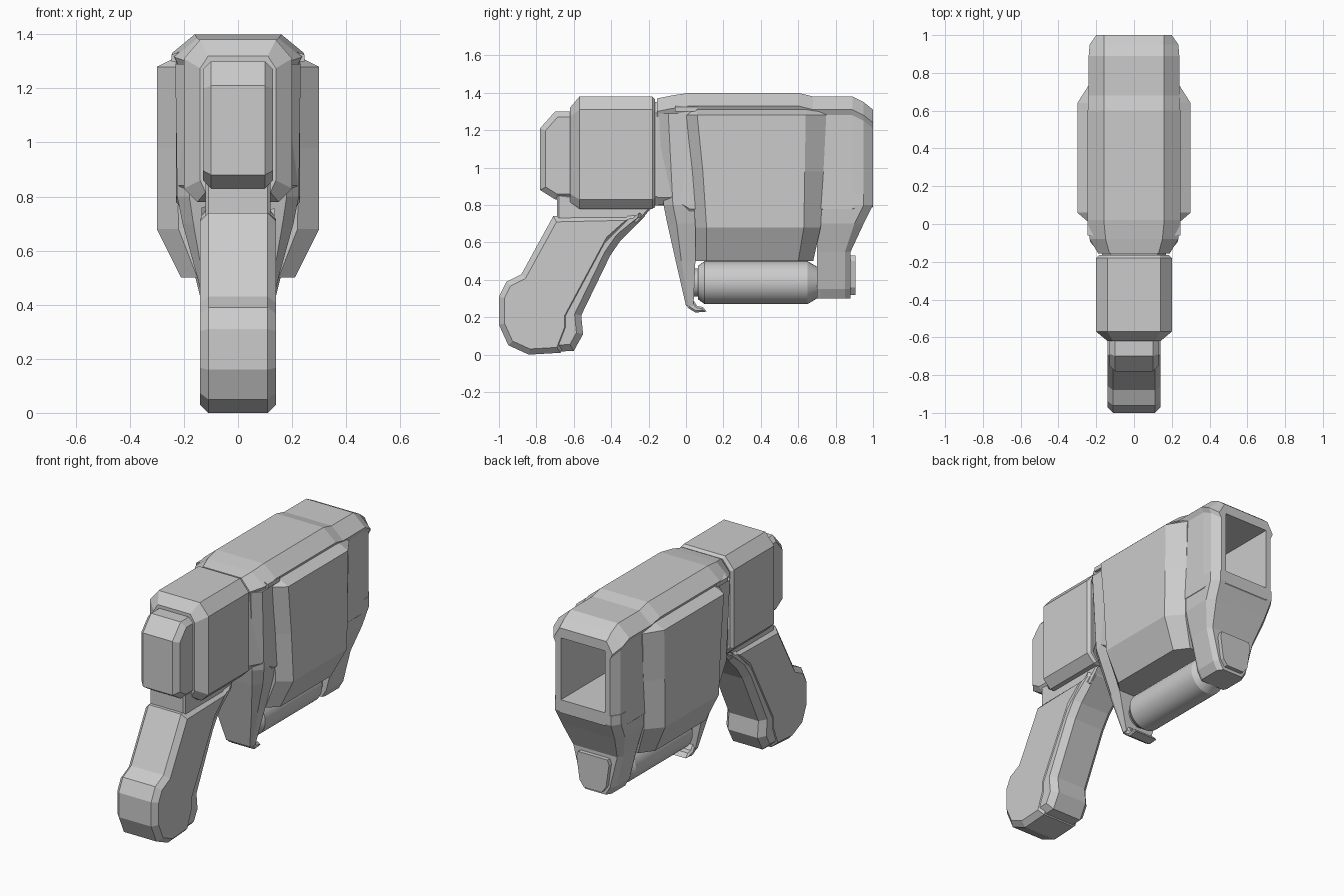
import bpy, bmesh, math

if "Cube" in bpy.data.objects:
    bpy.data.objects.remove(bpy.data.objects["Cube"])

def loft(name, rings):
    """Skin a list of equal-length point rings and cap both ends."""
    bm = bmesh.new()
    rows = [[bm.verts.new(p) for p in r] for r in rings]
    n = len(rows[0])
    for a, b in zip(rows, rows[1:]):
        for i in range(n):
            j = (i + 1) % n
            bm.faces.new((a[i], a[j], b[j], b[i]))
    bm.faces.new(rows[0][::-1])
    bm.faces.new(rows[-1])
    bmesh.ops.recalc_face_normals(bm, faces=bm.faces)
    me = bpy.data.meshes.new(name)
    bm.to_mesh(me)
    bm.free()
    ob = bpy.data.objects.new(name, me)
    bpy.context.collection.objects.link(ob)
    return ob

def profile(name, yz, w, bevel=0.0):
    """Side profile extruded across x, with chamfered side rims."""
    def inset(b):
        # pull points inward along the averaged edge normals
        out, n = [], len(yz)
        area = sum(yz[i-1][0]*yz[i][1] - yz[i][0]*yz[i-1][1] for i in range(n))
        s = 1 if area > 0 else -1
        for i in range(n):
            (ay, az), (by, bz), (cy, cz) = yz[i-1], yz[i], yz[(i+1) % n]
            l1, l2 = math.hypot(by-ay, bz-az), math.hypot(cy-by, cz-bz)
            n1 = (-(bz-az)/l1*s, (by-ay)/l1*s)
            n2 = (-(cz-bz)/l2*s, (cy-by)/l2*s)
            k = b / max(0.4, 1 + n1[0]*n2[0] + n1[1]*n2[1])
            out.append((by + (n1[0]+n2[0])*k, bz + (n1[1]+n2[1])*k))
        return out
    ins = inset(bevel)
    steps = [(-w, ins), (-w+bevel, yz), (w-bevel, yz), (w, ins)]
    return loft(name, [[(x, y, z) for y, z in p] for x, p in steps])

def along_y(y, half):
    """Ring at y from right-half (x, z) points, mirrored in x."""
    return [(x, y, z) for x, z in half] + [(-x, y, z) for x, z in half[::-1]]

def along_z(z, half):
    """Ring at z from right-half (x, y) points, mirrored in x."""
    return [(x, y, z) for x, y in half] + [(-x, y, z) for x, y in half[::-1]]

# grip: rear body and front strap, separated by the chamfer groove
profile("grip_body", [(-.71, .74), (-.27, .74), (-.40, .61), (-.62, .20), (-.62, .14),
                      (-.67, .01), (-.84, 0), (-.95, .05), (-1, .16), (-1, .31),
                      (-.96, .39), (-.88, .43)], .14, .03)
profile("grip_front_strap", [(-.32, .76), (-.21, .77), (-.22, .74), (-.35, .61), (-.405, .53),
                             (-.56, .21), (-.55, .11), (-.60, .02), (-.72, .015),
                             (-.70, .2), (-.48, .6)], .135, .035)
profile("grip_neck", [(-.69, .70), (-.26, .70), (-.17, .80), (-.69, .86)], .12, .01)

# rear cap
profile("rear_cap", [(-.78, .88), (-.78, 1.21), (-.70, 1.30), (-.58, 1.30),
                     (-.58, .83), (-.70, .83)], .13, .03)

# rear housing
def housing(y, d):
    return along_y(y, [(.14-d*.5, 1.38-d), (.20-d, 1.31-d*.6), (.20-d, .83+d*.5), (.15-d*.5, .78+d*.6)])
loft("rear_housing", [housing(-.62, .06), housing(-.57, 0), housing(-.18, 0), housing(-.165, .015)])
loft("housing_seam", [housing(-.2, .03), housing(-.1, .03)])

# barrel housing with small overhanging shoulder
def barrel(y, top, wt, w, zb=.78):
    return along_y(y, [(wt, top), (w, top-.07), (w-.015, top-.1), (w-.015, zb), (w-.05, zb-.04)])
core = loft("barrel_housing", [
    barrel(-.155, 1.37, .13, .19, .84), barrel(-.08, 1.385, .15, .235, .84),
    barrel(.02, 1.40, .16, .245), barrel(.60, 1.40, .16, .245),
    barrel(.68, 1.38, .16, .24), barrel(.89, 1.38, .16, .24),
    barrel(.95, 1.35, .16, .235, .80), barrel(1.0, 1.31, .16, .20, .83)])

# wide side shell
def shell(z, xo, xi, y0, y1, y2, y3):
    return along_z(z, [(xi, y0), (xo, y1), (xo, y2), (xi, y3)])
side = loft("side_shell", [
    shell(.50, .21, .15, .05, .11, .60, .68), shell(.68, .30, .22, .05, .11, .63, .72),
    shell(.98, .30, .225, .03, .09, .635, .735),
    shell(1.28, .30, .23, 0, .06, .64, .75), shell(1.31, .24, .20, 0, .06, .64, .75)])

# square bore cut through the muzzle
bore = loft("bore_cutter", [[(x, y, z) for x, z in ((-.15, .87), (.15, .87), (.15, 1.25), (-.15, 1.25))]
                            for y in (.25, 1.1)])
bore.hide_render = True
bore.hide_set(True)
for ob in (core, side):
    m = ob.modifiers.new("bore", 'BOOLEAN')
    m.operation, m.object, m.solver = 'DIFFERENCE', bore, 'EXACT'

# rear frame tapering down into the front guard blade
def frame(z, w, wr, y0, y1, c=.05):
    return along_z(z, [(wr, y0), (w, y0+c), (w, y1)])
loft("guard_blade", [frame(1.29, .232, .19, -.145, .05), frame(.80, .225, .18, -.12, .07),
                     frame(.70, .205, .165, -.10, .07), frame(.50, .15, .13, -.055, .05, .03),
                     frame(.26, .09, .08, .0, .04, .015)])
profile("guard_hook", [(0, .28), (.01, .25), (.05, .225), (.11, .23), (.09, .255),
                       (.06, .26), (.04, .29)], .085, .01)

# nose bracket below the muzzle
def nose(z, w, y0, y1, c=.05):
    return along_z(z, [(w-.01, y0), (w, y0+.02), (w, y1-c), (w-c*.7, y1)])
loft("nose_bracket", [nose(.86, .225, .72, 1.0), nose(.80, .225, .715, 1.0),
                      nose(.70, .215, .70, .95), nose(.55, .17, .70, .88, .03),
                      nose(.35, .12, .70, .88, .03), nose(.30, .09, .70, .88, .03)])
plate = [(.10, .53), (.11, .50), (.09, .36), (.06, .32)]
loft("nose_plate", [along_y(.86, plate), along_y(.905, plate)])

# canister under the barrel
rings = [(.03, .075), (.065, .075), (.065, .09), (.10, .115), (.65, .115), (.70, .085), (.75, .085)]
can = loft("canister", [[(r*math.cos(i*math.tau/32), y, .385 + r*math.sin(i*math.tau/32))
                         for i in range(32)] for y, r in rings])
bpy.ops.object.select_all(action='DESELECT')
can.select_set(True)
bpy.context.view_layer.objects.active = can
bpy.ops.object.shade_smooth_by_angle(angle=math.radians(25))

# small ribs on the shoulder
for s in (-1, 1):
    loft("shoulder_rib", [[(s*x, y, z) for x, z in ((.19, 1.30), (.245, 1.30), (.245, 1.325), (.19, 1.345))]
                          for y in (-.06, .06)])
